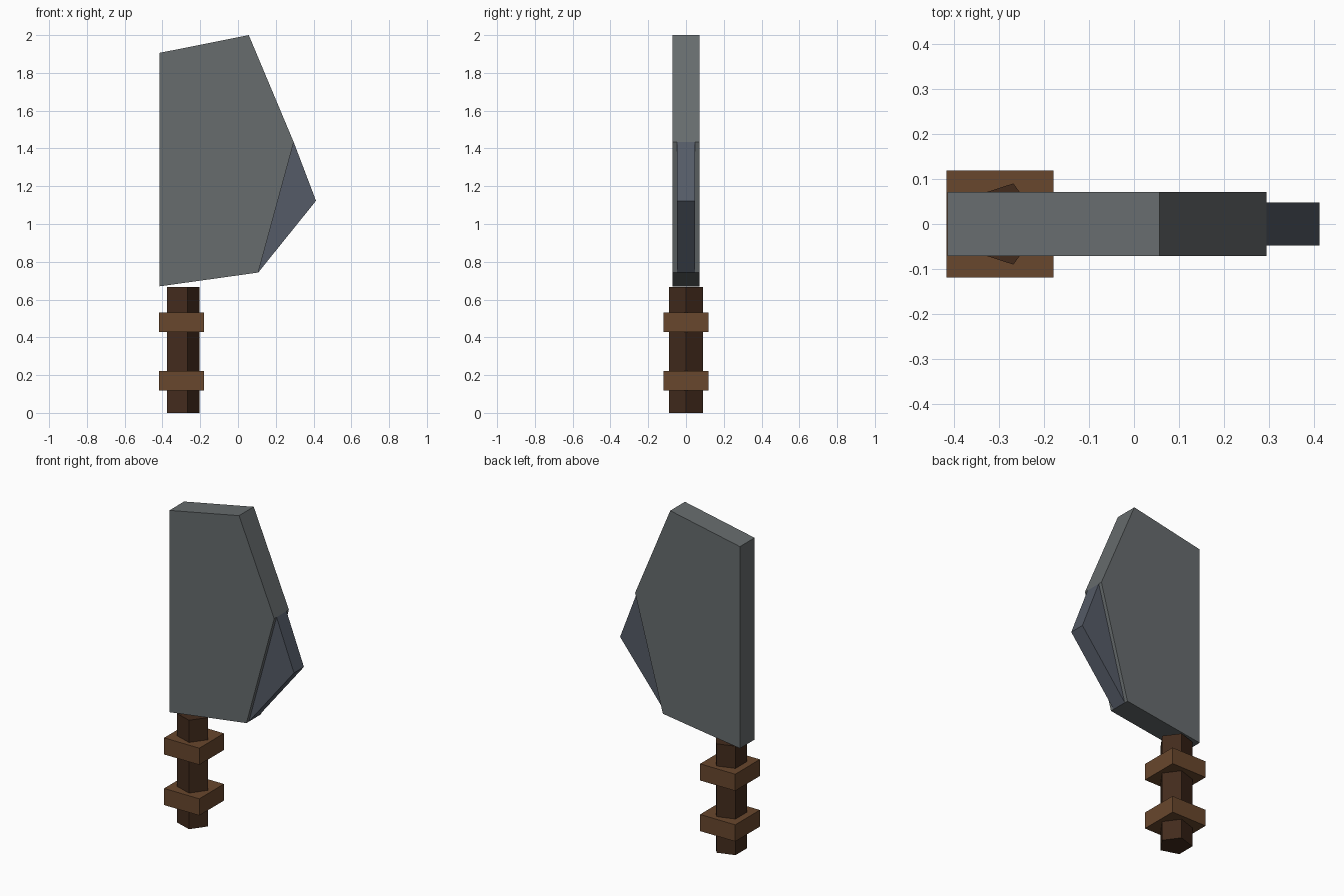
import bpy, bmesh
from math import cos, sin, tau

if "Cube" in bpy.data.objects:
    bpy.data.objects.remove(bpy.data.objects["Cube"])


def material(name, rgb):
    m = bpy.data.materials.new(name)
    m.diffuse_color = (*rgb, 1)
    m.use_nodes = True
    m.node_tree.nodes["Principled BSDF"].inputs["Base Color"].default_value = m.diffuse_color
    return m


def prism(name, points, depth, mat):
    """Extrude a closed outline of 3D points along the depth vector."""
    bm = bmesh.new()
    face = bm.faces.new([bm.verts.new(p) for p in points])
    new = bmesh.ops.extrude_face_region(bm, geom=[face], use_keep_orig=True)["geom"]
    bmesh.ops.translate(bm, vec=depth, verts=[v for v in new if isinstance(v, bmesh.types.BMVert)])
    bmesh.ops.recalc_face_normals(bm, faces=bm.faces)
    mesh = bpy.data.meshes.new(name)
    bm.to_mesh(mesh)
    bm.free()
    mesh.materials.append(mat)
    obj = bpy.data.objects.new(name, mesh)
    bpy.context.collection.objects.link(obj)
    return obj


def plate(name, outline, half, mat):
    """Flat plate in the xz plane, centred on y = 0."""
    return prism(name, [(x, -half, z) for x, z in outline], (0, 2 * half, 0), mat)


steel = material("steel", (0.135, 0.15, 0.155))
edge_steel = material("edge_steel", (0.09, 0.105, 0.135))
wood = material("dark_wood", (0.055, 0.024, 0.012))
leather = material("leather", (0.14, 0.063, 0.026))

# Blade and its thinner cutting edge
plate("blade", [(-0.415, 0.67), (0.107, 0.743), (0.295, 1.433), (0.057, 2.0), (-0.415, 1.906)], 0.071, steel)
plate("cutting_edge", [(0.107, 0.743), (0.413, 1.123), (0.295, 1.433)], 0.048, edge_steel)

# Five-sided handle
CX, R = -0.298, 0.095
ring = [(CX + R * cos(tau * i / 5), R * sin(tau * i / 5), 0) for i in range(5)]
prism("handle", ring, (0, 0, 0.667), wood)

# Two square grip bands
H = 0.119
for label, z in (("lower", 0.119), ("upper", 0.429)):
    square = [(CX + sx * H, sy * H, z) for sx, sy in ((-1, -1), (1, -1), (1, 1), (-1, 1))]
    prism(label + "_grip_band", square, (0, 0, 0.102), leather)
